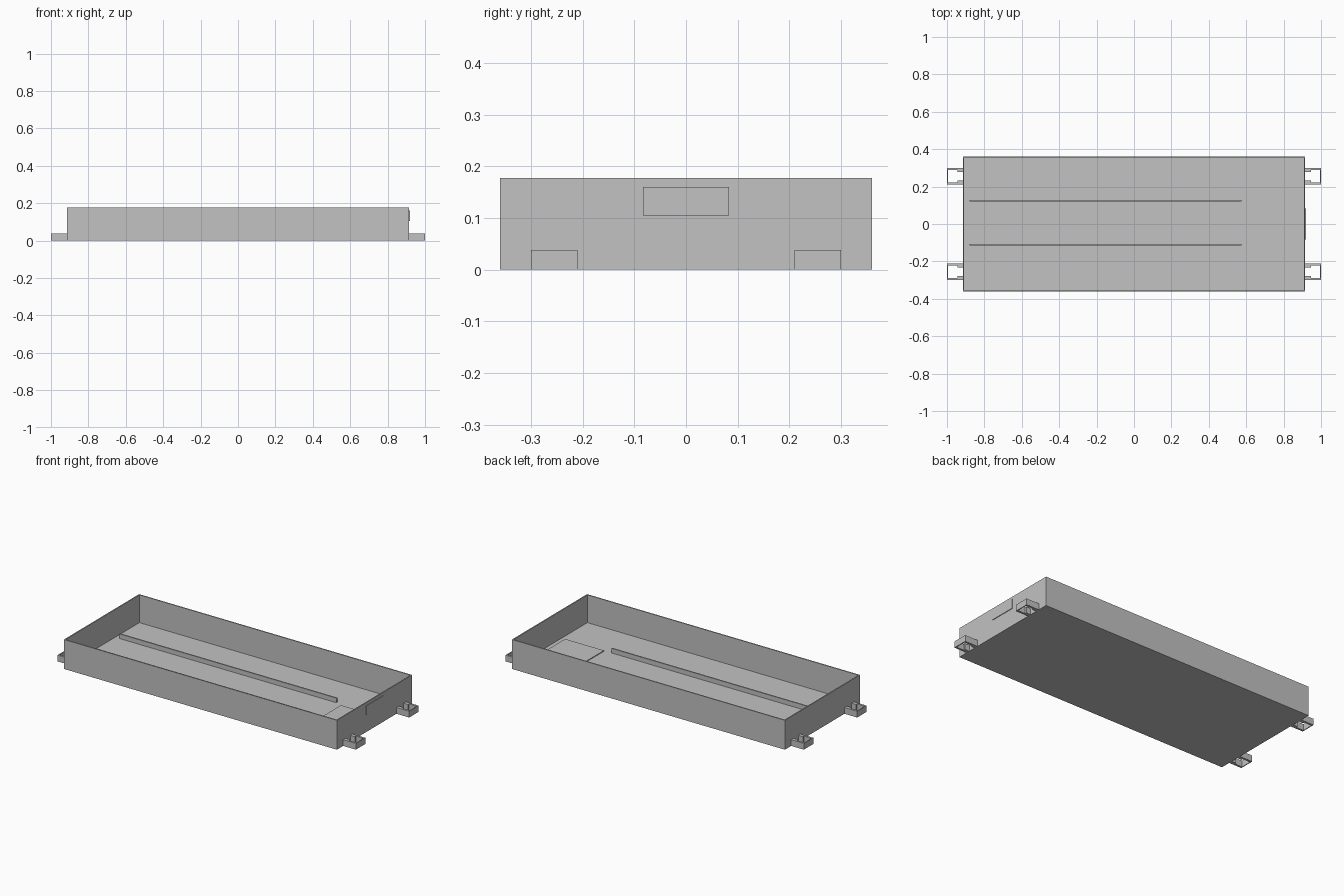
import bpy
import bmesh
from mathutils import Matrix, Vector

cube = bpy.data.objects.get("Cube")
if cube:
    bpy.data.objects.remove(cube, do_unlink=True)

GREY = (0.54, 0.54, 0.54, 1)
grey = bpy.data.materials.new("plain grey")
grey.use_nodes = True
grey.diffuse_color = GREY
grey.node_tree.nodes["Principled BSDF"].inputs["Base Color"].default_value = GREY


def boxes(name, spans):
    """One object from boxes given as (x0, x1, y0, y1, z0, z1)."""
    bm = bmesh.new()
    for x0, x1, y0, y1, z0, z1 in spans:
        centre = Vector(((x0 + x1) / 2, (y0 + y1) / 2, (z0 + z1) / 2))
        size = Matrix.Diagonal((abs(x1 - x0), abs(y1 - y0), z1 - z0, 1))
        bmesh.ops.create_cube(bm, size=1, matrix=Matrix.Translation(centre) @ size)
    mesh = bpy.data.meshes.new(name)
    bm.to_mesh(mesh)
    bm.free()
    mesh.materials.append(grey)
    obj = bpy.data.objects.new(name, mesh)
    bpy.context.collection.objects.link(obj)
    return obj


L, W, H = 0.915, 0.36, 0.178   # half length, half width, height
T = 0.01                       # wall and floor thickness

# Open tray: block whose top face is inset and pushed down
bm = bmesh.new()
bmesh.ops.create_cube(bm, size=1, matrix=Matrix.Translation((0, 0, H / 2))
                      @ Matrix.Diagonal((2 * L, 2 * W, H, 1)))
top = max(bm.faces, key=lambda f: f.calc_center_median().z)
bmesh.ops.inset_region(bm, faces=[top], thickness=T)
inner = bmesh.ops.extrude_discrete_faces(bm, faces=[top])["faces"][0]
bmesh.ops.translate(bm, verts=inner.verts, vec=(0, 0, T - H))
mesh = bpy.data.meshes.new("tray")
bm.to_mesh(mesh)
bm.free()
mesh.materials.append(grey)
bpy.context.collection.objects.link(bpy.data.objects.new("tray", mesh))

# Long ribs on the floor
for name, y in (("back_rib", 0.125), ("front_rib", -0.11)):
    boxes(name, [(-0.88, 0.575, y - 0.004, y + 0.004, T, 0.038)])

# Thin raised pads on the floor and on the end wall
boxes("floor_pad", [(0.62, 0.88, -0.1, 0.1, T, T + 0.005)])
boxes("end_pad", [(L, L + 0.004, -0.083, 0.083, 0.105, 0.16)])

# Hollow clips at the four corners
Z = 0.038
for sx, end in ((1, "left"), (-1, "right")):
    for sy, side in ((1, "back"), (-1, "front")):
        parts = [
            (L, 1.0, 0.288, 0.3, 0, Z),          # outer arm
            (L, 1.0, 0.21, 0.222, 0, Z),         # inner arm
            (0.995, 1.0, 0.222, 0.288, 0, Z),    # end plate
            (L, 0.945, 0.278, 0.288, 0, Z),      # shoulders by the wall
            (L, 0.945, 0.222, 0.232, 0, Z),
        ]
        boxes(f"{side}_{end}_clip",
              [(sx * a, sx * b, sy * c, sy * d, e, f) for a, b, c, d, e, f in parts])
